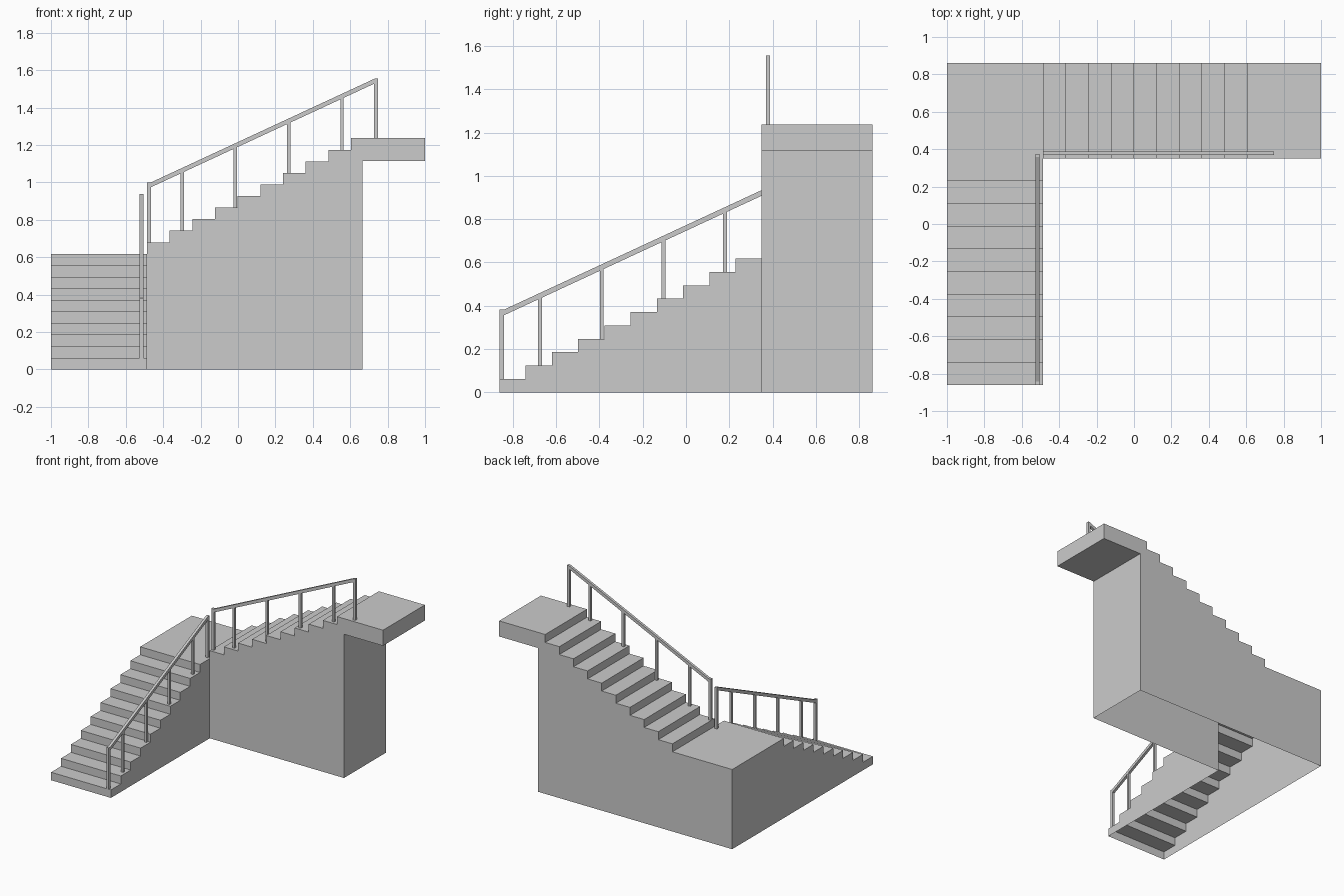
import bpy, bmesh
from mathutils import Vector

if "Cube" in bpy.data.objects:
    bpy.data.objects.remove(bpy.data.objects["Cube"])

R, T = 0.0618, 0.1213            # riser height, tread depth
X0, X1, Y0, Y1 = -1.0, -0.487, -0.862, 0.862
YF = 0.349                       # front wall of upper flight
XW, SLAB = 0.665, 1.115          # end wall and underside of top platform
LAND, TOP = R * 10, R * 20


def make_object(name, bm):
    bmesh.ops.remove_doubles(bm, verts=bm.verts, dist=1e-5)
    bmesh.ops.recalc_face_normals(bm, faces=bm.faces)
    me = bpy.data.meshes.new(name)
    bm.to_mesh(me)
    bm.free()
    ob = bpy.data.objects.new(name, me)
    bpy.context.collection.objects.link(ob)
    return ob


def face(bm, pts):
    return bm.faces.new([bm.verts.new(p) for p in pts])


def ribbon(bm, profile, place, a, b):
    for p, q in zip(profile, profile[1:]):
        face(bm, [place(p, a), place(q, a), place(q, b), place(p, b)])


def steps(start, base, count):
    pts = [(start, base)]
    for i in range(count):
        pts.append((start + i * T, base + (i + 1) * R))
        pts.append((start + (i + 1) * T, base + (i + 1) * R))
    return pts


def along_y(p, side):
    return Vector((side, p[0], p[1]))


def along_x(p, side):
    return Vector((p[0], side, p[1]))


# Staircase shell, open underneath
bm = bmesh.new()
low = steps(Y0, 0, 10)[:-1]
ribbon(bm, low + [(YF, LAND)], along_y, X0, X1)
ribbon(bm, [(YF, LAND), (Y1, LAND)], along_y, X0, X1)
face(bm, [along_y(p, X0) for p in low + [(Y1, LAND), (Y1, 0)]])
face(bm, [along_y(p, X1) for p in low + [(YF, LAND), (YF, 0)]])
up = steps(X1, LAND, 10)[:-1] + [(1, TOP), (1, SLAB), (XW, SLAB), (XW, 0)]
ribbon(bm, up, along_x, YF, Y1)
face(bm, [along_x(p, YF) for p in up + [(X1, 0)]])
face(bm, [along_x(p, Y1) for p in [(X0, 0), (X0, LAND)] + up])
make_object("staircase", bm)


# Railings: handrail with flat ended newel posts and thin balusters
W, LEN, H = 0.021, 1.235, 0.32
RISE = 9 * R


def prism(bm, profile, place, a, b):
    ribbon(bm, profile + profile[:1], place, a, b)
    face(bm, [place(p, a) for p in profile])
    face(bm, [place(p, b) for p in profile])


def railing(name, place, start, base, a):
    slope = RISE / (LEN - W * 1.7)
    b = a + W * 0.95

    def under(s):
        return base + H - 0.026 + (s - W) * slope

    bm = bmesh.new()
    # newels and handrail in one frame profile
    e = LEN
    frame = [(0, base), (0, base + H), (W, base + H),
             (e - 0.7 * W, base + H + RISE), (e, base + H + RISE),
             (e, base + RISE), (e - W, base + RISE), (e - W, under(e - W)),
             (W, under(W)), (W, base)]
    prism(bm, [(start + s, z) for s, z in frame], place, a, b)
    # balusters standing on the treads
    for i in range(4):
        s = 0.188 + 0.285 * i
        foot = base + int((s + W / 2) / T) * R
        l, r = s - 0.009, s + 0.009
        prism(bm, [(start + l, foot), (start + r, foot),
                   (start + r, under(r)), (start + l, under(l))],
              place, a + 0.001, b - 0.001)
    make_object(name, bm)


railing("lower_railing", along_y, Y0, R, -0.526)
railing("upper_railing", along_x, X1, LAND + R, 0.369)
